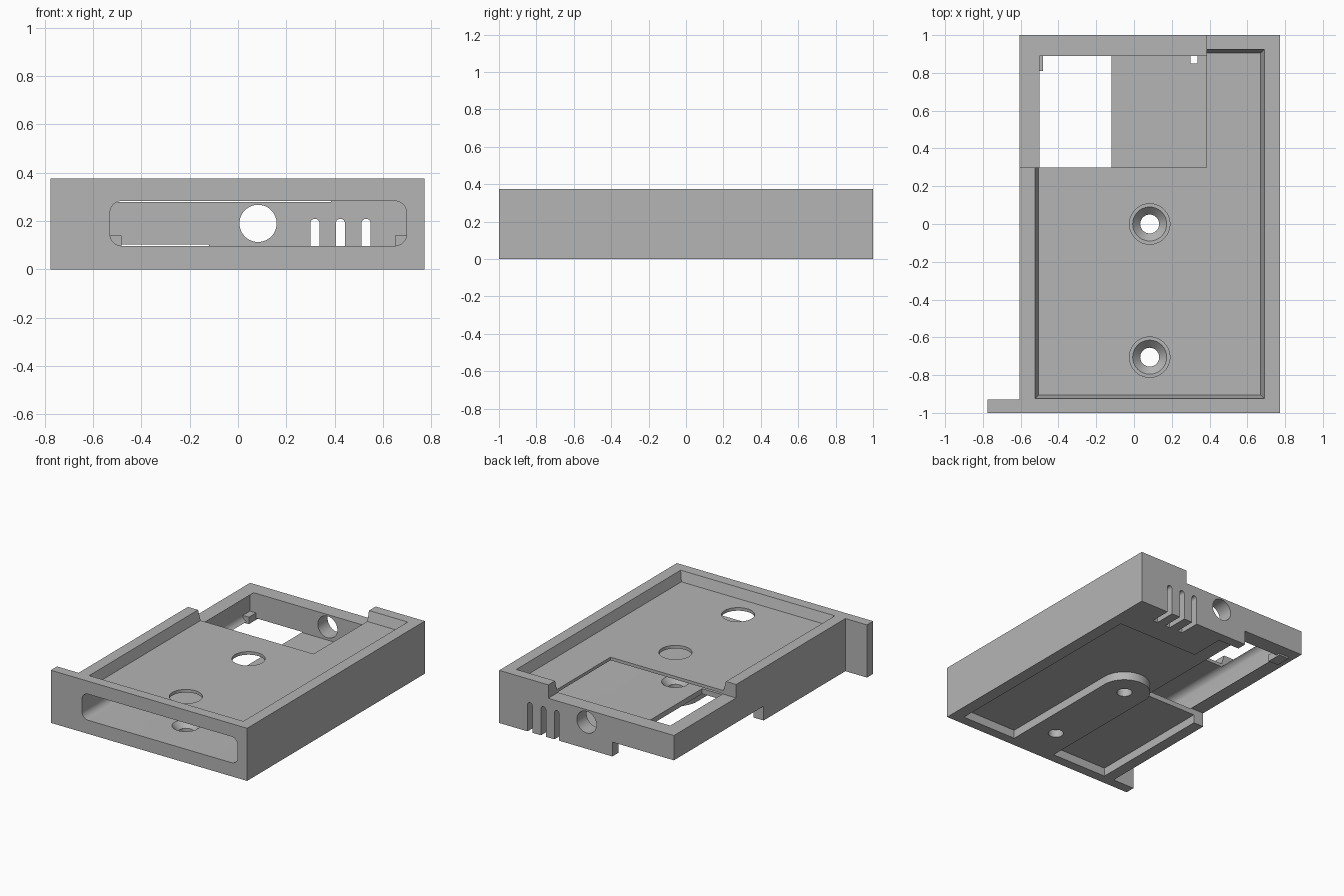
import bpy, bmesh, math
from mathutils import Vector

if "Cube" in bpy.data.objects:
    bpy.data.objects.remove(bpy.data.objects["Cube"], do_unlink=True)

grey = bpy.data.materials.new("plain grey")
grey.use_nodes = True
COLOUR = (0.46, 0.46, 0.46, 1)
grey.diffuse_color = COLOUR
grey.node_tree.nodes["Principled BSDF"].inputs["Base Color"].default_value = COLOUR


def loft(name, rings):
    """Closed solid skinned through rings of equal point count."""
    bm = bmesh.new()
    loops = [[bm.verts.new(p) for p in ring] for ring in rings]
    n = len(loops[0])
    for a, b in zip(loops, loops[1:]):
        for i in range(n):
            j = (i + 1) % n
            bm.faces.new((a[i], a[j], b[j], b[i]))
    bm.faces.new(loops[0])
    bm.faces.new(loops[-1])
    bmesh.ops.recalc_face_normals(bm, faces=bm.faces)
    mesh = bpy.data.meshes.new(name)
    bm.to_mesh(mesh)
    bm.free()
    mesh.materials.append(grey)
    ob = bpy.data.objects.new(name, mesh)
    bpy.context.collection.objects.link(ob)
    return ob


def prism_z(name, outline, z0, z1):
    return loft(name, [[(x, y, z) for x, y in outline] for z in (z0, z1)])


def prism_y(name, outline, y0, y1):
    return loft(name, [[(x, y, z) for x, z in outline] for y in (y0, y1)])


def rect(x0, x1, y0, y1):
    return [(x0, y0), (x1, y0), (x1, y1), (x0, y1)]


def arc(cx, cy, r, a0, a1, n):
    angles = [math.radians(a0 + (a1 - a0) * i / n) for i in range(n + 1)]
    return [(cx + r * math.cos(a), cy + r * math.sin(a)) for a in angles]


def circle(cx, cy, r, n=48):
    return arc(cx, cy, r, 0, 360, n)[:-1]


def rounded(x0, x1, y0, y1, r):
    centres = [(x1 - r, y1 - r), (x0 + r, y1 - r), (x0 + r, y0 + r), (x1 - r, y0 + r)]
    return [p for i, c in enumerate(centres) for p in arc(*c, r, 90 * i, 90 * i + 90, 10)]


def combine(target, tool, operation="DIFFERENCE"):
    mod = target.modifiers.new("combine", "BOOLEAN")
    mod.operation, mod.solver, mod.object = operation, "EXACT", tool
    bpy.context.view_layer.objects.active = target
    bpy.ops.object.modifier_apply(modifier=mod.name)
    bpy.data.objects.remove(tool, do_unlink=True)


# Case with the small end flange at its front corner
case = prism_z("case", [(-0.775, -1), (0.772, -1), (0.772, 1), (-0.605, 1),
                        (-0.605, -0.93), (-0.775, -0.93)], 0, 0.375)

# Tapered tray in the top
tray = loft("tray", [[(x, y, z) for x, y in rect(-0.505 - e, 0.67 + e, -0.905 - e, 0.905 + e)]
                     for z, e in ((0.305, 0), (0.375, 0.02), (0.41, 0.03))])
combine(case, tray)

# Main cavity, open at the front
combine(case, prism_y("cavity", rounded(-0.53, 0.698, 0.097, 0.283, 0.05), -1.1, 0.89))

# Lowered rear corner
combine(case, prism_z("rear_step", rect(-0.9, 0.385, 0.3, 1.1), 0.279, 0.5))

# Pocket in the underside, leaving a round-ended tongue
pocket = prism_z("pocket", [(-0.525, -0.93), (0.685, -0.93), (0.685, 0.68),
                            (0.047, 0.68), (0.047, 0.93), (-0.525, 0.93)], -0.1, 0.06)
tongue = prism_z("tongue", arc(0.083, 0, 0.17, 0, 180, 32) + [(-0.087, -1.2), (0.253, -1.2)],
                 -0.2, 0.2)
combine(pocket, tongue)
combine(case, pocket)

# Opening through the floor and lower walls
combine(case, prism_z("floor_opening", rect(-0.72, -0.12, -0.01, 1.1), -0.1, 0.102))

# Countersunk screw holes and the access holes above them
for y in (0, -0.705):
    combine(case, prism_z("access_hole", circle(0.083, y, 0.107), 0.2, 0.45))
    combine(case, loft("screw_hole", [[(px, py, z) for px, py in circle(0.083, y, r)]
                                      for z, r in ((-0.1, 0.05), (0.055, 0.05),
                                                   (0.097, 0.09), (0.15, 0.09))]))

# Round port and three slots in the back wall
combine(case, prism_y("port", circle(0.083, 0.19, 0.077), 0.8, 1.1))
for x in (0.318, 0.424, 0.53):
    outline = arc(x, 0.19, 0.019, 0, 180, 16) + [(x - 0.019, -0.1), (x + 0.019, -0.1)]
    combine(case, prism_y("slot", outline, 0.85, 1.1))

# Stop blocks in the rear corners of the cavity
for x0, x1 in ((-0.56, -0.482), (0.65, 0.73)):
    combine(case, prism_z("stop_block", rect(x0, x1, 0.81, 0.92), 0.09, 0.14), "UNION")

bpy.ops.object.select_all(action="DESELECT")
case.select_set(True)
bpy.context.view_layer.objects.active = case
bpy.ops.object.shade_smooth_by_angle(angle=math.radians(30))
